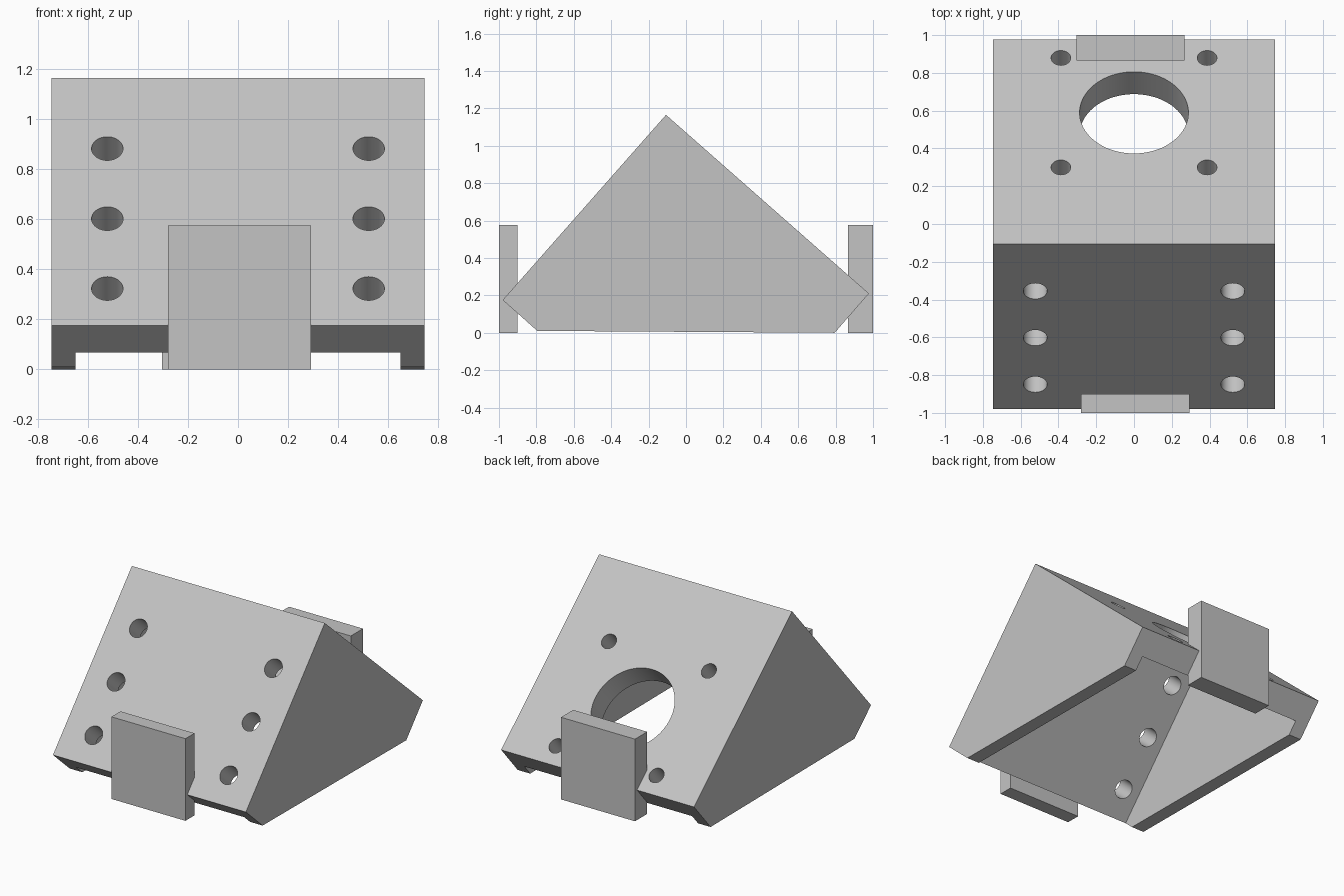
import bpy, bmesh, math
from mathutils import Vector

if "Cube" in bpy.data.objects:
    bpy.data.objects.remove(bpy.data.objects["Cube"])

grey = bpy.data.materials.new("light_grey")
grey.diffuse_color = (0.55, 0.55, 0.55, 1)
grey.use_nodes = True
grey.node_tree.nodes["Principled BSDF"].inputs["Base Color"].default_value = grey.diffuse_color

# Side profile (y, z): right-angled wedge with squared-off ends
APEX = Vector((0, -0.107, 1.165))
FRONT_DOWN = Vector((0, -0.66, -0.751)).normalized()
BACK_DOWN = Vector((0, 0.751, -0.66)).normalized()
PROFILE = [(-0.98, 0.175), (-0.107, 1.165), (0.978, 0.21), (0.795, 0), (-0.795, 0.01)]


def prism(name, points, half_width):
    """Extrude a (y, z) outline along x."""
    bm = bmesh.new()
    face = bm.faces.new([bm.verts.new((-half_width, y, z)) for y, z in points])
    ext = bmesh.ops.extrude_face_region(bm, geom=[face])
    moved = [v for v in ext["geom"] if isinstance(v, bmesh.types.BMVert)]
    bmesh.ops.translate(bm, verts=moved, vec=(2 * half_width, 0, 0))
    bmesh.ops.recalc_face_normals(bm, faces=bm.faces)
    mesh = bpy.data.meshes.new(name)
    bm.to_mesh(mesh)
    bm.free()
    obj = bpy.data.objects.new(name, mesh)
    bpy.context.collection.objects.link(obj)
    mesh.materials.append(grey)
    return obj


def cut(target, cutter):
    """Subtract the cutter from the target and discard it."""
    mod = target.modifiers.new("cut", 'BOOLEAN')
    mod.operation = 'DIFFERENCE'
    mod.solver = 'EXACT'
    mod.object = cutter
    cutter.hide_render = True
    bpy.context.view_layer.objects.active = target
    bpy.ops.object.modifier_apply(modifier=mod.name)
    bpy.data.objects.remove(cutter)


def drill(target, x, along, slope, axis, radius, sides):
    """Drill a hole square to a sloped plate, measured down from the ridge."""
    pos = APEX + slope * along + Vector((x, 0, 0))
    bpy.ops.mesh.primitive_cylinder_add(
        vertices=sides, radius=radius, depth=0.5, location=pos,
        rotation=axis.to_track_quat('Z', 'X').to_euler())
    cutter = bpy.context.object
    cutter.data.materials.append(grey)
    cut(target, cutter)


def block(name, x0, x1, y0, y1, height):
    obj = prism(name, [(y0, 0), (y0, height), (y1, height), (y1, 0)], (x1 - x0) / 2)
    obj.location.x = (x0 + x1) / 2
    return obj


# Bracket body, hollowed to two plates and two side walls
body = prism("angle_bracket", PROFILE, 0.747)
corner = APEX + BACK_DOWN * 0.16 + FRONT_DOWN * 0.18
outline = [corner, corner + FRONT_DOWN * 2.5, corner + BACK_DOWN * 2.5]
cut(body, prism("cavity", [(p.y, p.z) for p in outline], 0.65))

# Mounting holes in the front plate
for side in (-1, 1):
    for z in (0.883, 0.602, 0.322):
        drill(body, side * 0.523, (z - APEX.z) / FRONT_DOWN.z,
              FRONT_DOWN, BACK_DOWN, 0.063, 48)

# Large central hole and four screw holes in the back plate
drill(body, 0, (0.59 - APEX.y) / BACK_DOWN.y, BACK_DOWN, FRONT_DOWN, 0.288, 96)
for side in (-1, 1):
    for y in (0.88, 0.30):
        drill(body, side * 0.387, (y - APEX.y) / BACK_DOWN.y,
              BACK_DOWN, FRONT_DOWN, 0.052, 48)

bpy.ops.object.select_all(action='DESELECT')
body.select_set(True)
bpy.context.view_layer.objects.active = body
bpy.ops.object.shade_smooth_by_angle(angle=math.radians(30))

# Upright tabs at the two ends
block("front_tab", -0.28, 0.293, -1.0, -0.9, 0.575)
block("back_tab", -0.305, 0.268, 0.865, 1.0, 0.575)
